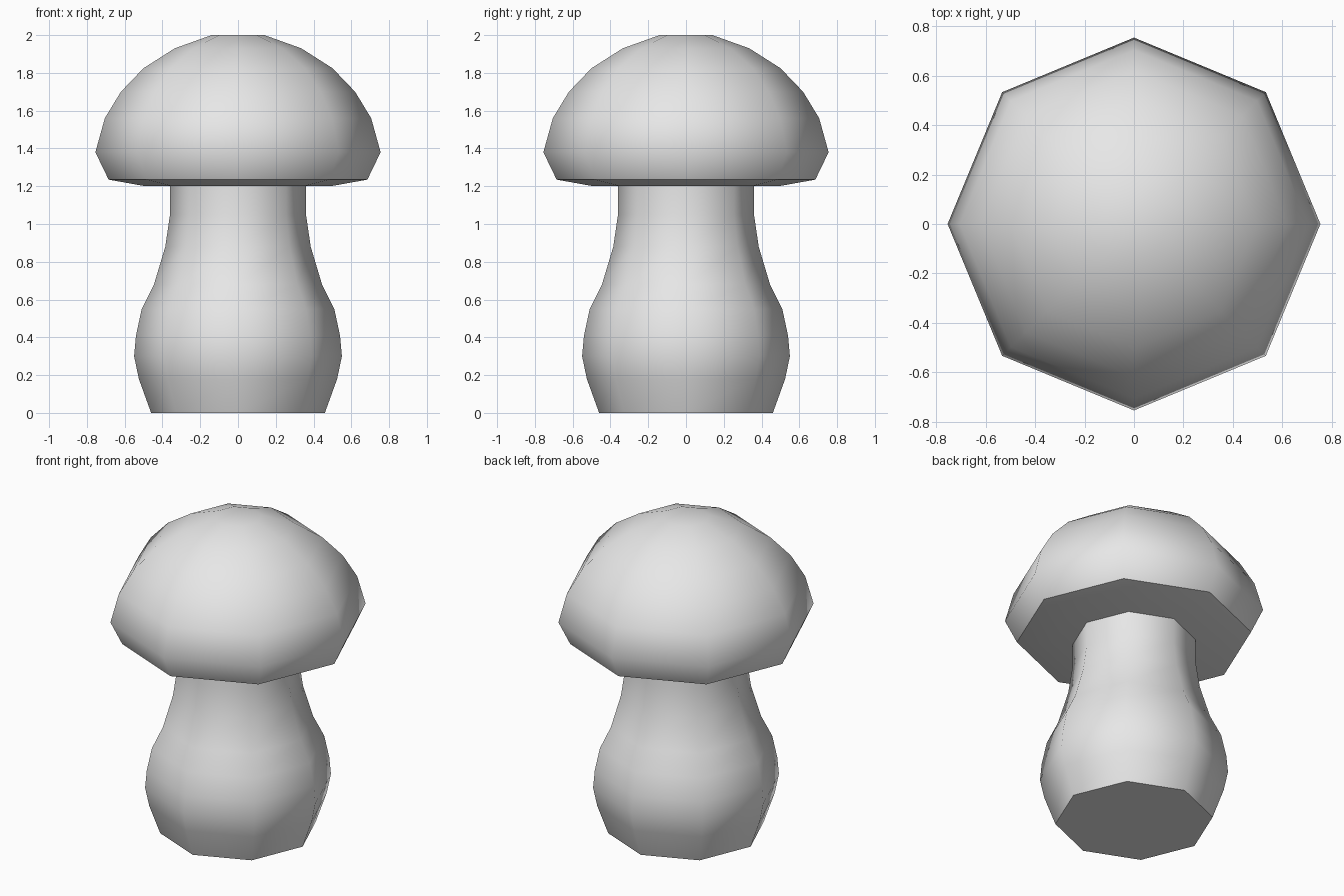
import bpy, bmesh, math

cube = bpy.data.objects.get("Cube")
if cube:
    bpy.data.objects.remove(cube, do_unlink=True)

SIDES = 8

grey = bpy.data.materials.new("light_grey")
grey.use_nodes = True
grey.diffuse_color = (0.8, 0.8, 0.8, 1)
grey.node_tree.nodes["Principled BSDF"].inputs["Base Color"].default_value = (0.8, 0.8, 0.8, 1)


def lathe(name, profile):
    """Octagonal solid from (radius, height) points, listed bottom to top."""
    bm = bmesh.new()
    rings = []
    for r, z in profile:
        angles = [math.tau * i / SIDES for i in range(SIDES)]
        rings.append([bm.verts.new((r * math.cos(a), r * math.sin(a), z)) for a in angles])
    for low, high in zip(rings, rings[1:]):
        for i in range(SIDES):
            j = (i + 1) % SIDES
            bm.faces.new((low[i], low[j], high[j], high[i]))
    bm.faces.new(rings[0][::-1])
    bm.faces.new(rings[-1])
    mesh = bpy.data.meshes.new(name)
    bm.to_mesh(mesh)
    bm.free()
    mesh.materials.append(grey)
    obj = bpy.data.objects.new(name, mesh)
    bpy.context.collection.objects.link(obj)
    # Smooth sides, crisp rim and base
    bpy.ops.object.select_all(action='DESELECT')
    obj.select_set(True)
    bpy.context.view_layer.objects.active = obj
    bpy.ops.object.shade_smooth_by_angle(angle=math.radians(50))
    return obj


# Bulbous stem, running up into the cap
lathe("stem", [(0.46, 0), (0.525, 0.18), (0.55, 0.3), (0.54, 0.41), (0.51, 0.55),
               (0.445, 0.68), (0.385, 0.88), (0.36, 1.05), (0.36, 1.22)])

# Domed cap with a shallow underside
lathe("cap", [(0.49, 1.2), (0.685, 1.235), (0.755, 1.38), (0.705, 1.56), (0.62, 1.7),
              (0.5, 1.825), (0.335, 1.93), (0.14, 2)])
